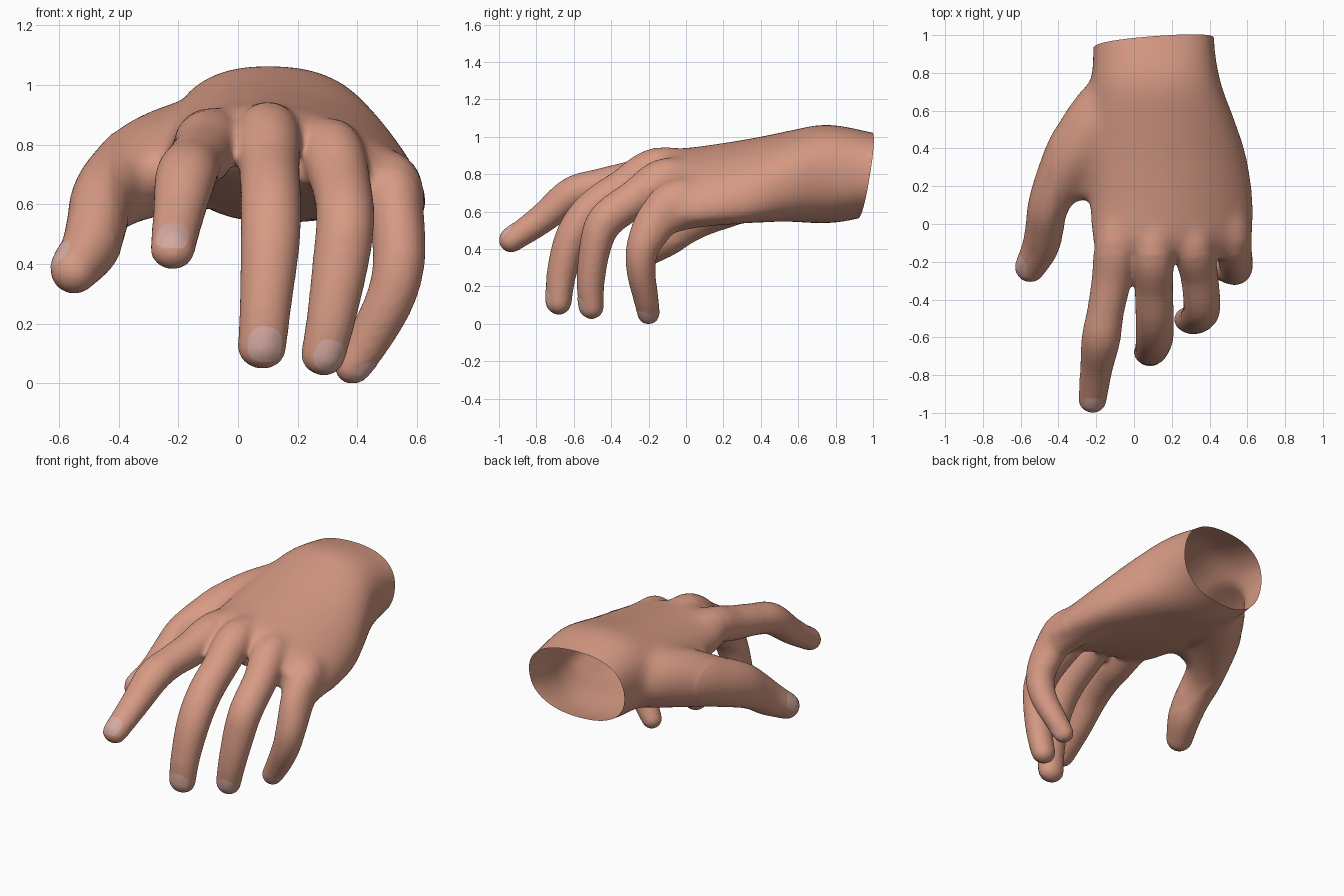
import bpy, bmesh, math
from mathutils import Vector
from mathutils.bvhtree import BVHTree

cube = bpy.data.objects.get("Cube")
if cube:
    bpy.data.objects.remove(cube, do_unlink=True)

SIDES = 28


def material(name, rgb):
    mat = bpy.data.materials.new(name)
    mat.use_nodes = True
    mat.diffuse_color = (*rgb, 1)
    bsdf = next(n for n in mat.node_tree.nodes if n.type == "BSDF_PRINCIPLED")
    bsdf.inputs["Base Color"].default_value = (*rgb, 1)
    bsdf.inputs["Roughness"].default_value = 0.6
    return mat


skin = material("skin", (0.68, 0.325, 0.23))
nail_pink = material("nail pink", (0.66, 0.40, 0.355))


def spline(points, steps=5):
    """Catmull-Rom through tuples of any length."""
    pts = [points[0]] + list(points) + [points[-1]]
    out = []
    for p, q, r, s in zip(pts, pts[1:], pts[2:], pts[3:]):
        for i in range(steps):
            t = i / steps
            out.append([0.5 * (2 * b + (c - a) * t + (2 * a - 5 * b + 4 * c - d) * t * t
                               + (3 * b - a - 3 * c + d) * t ** 3)
                        for a, b, c, d in zip(p, q, r, s)])
    out.append(list(points[-1]))
    return out


def loft(bm, rings):
    loops = [[bm.verts.new(co) for co in ring] for ring in rings]
    for lower, upper in zip(loops, loops[1:]):
        for i in range(SIDES):
            j = (i + 1) % SIDES
            bm.faces.new((lower[i], lower[j], upper[j], upper[i]))
    bm.faces.new(loops[0][::-1])
    bm.faces.new(loops[-1])


def angles():
    return [2 * math.pi * i / SIDES for i in range(SIDES)]


def finger(bm, path):
    """Tube along (x, y, z, half width, half depth) with a rounded tip."""
    pts = spline(path)
    centres = [Vector(p[:3]) for p in pts]
    rings = []

    def ring(c, tangent, a, b):
        side = Vector((1, 0, 0))
        side = (side - tangent * side.dot(tangent)).normalized()
        up = tangent.cross(side)
        rings.append([c + side * a * math.cos(t) + up * b * math.sin(t) for t in angles()])

    last = len(pts) - 1
    for i, p in enumerate(pts):
        tangent = (centres[min(i + 1, last)] - centres[max(i - 1, 0)]).normalized()
        ring(centres[i], tangent, p[3], p[4])
    a, b = pts[-1][3:]
    for t in (0.3, 0.55, 0.75, 0.9, 0.98):
        k = math.sqrt(1 - t * t)
        ring(centres[-1] + tangent * b * t, tangent, a * k, b * k)
    loft(bm, rings)


def palm(bm, sections):
    """Sections along y: (y, centre x, centre z, half width, half height, slope, arch)."""
    rings = []
    for y, cx, cz, a, b, slope, arch in spline(sections):
        ring = []
        for t in angles():
            c, s = math.cos(t), math.sin(t)
            dx = a * math.copysign(abs(c) ** 0.85, c)
            dz = b * math.copysign(abs(s) ** 0.85, s)
            ring.append(Vector((cx + dx, y, cz + dz + slope * dx - arch * dx * dx)))
        rings.append(ring)
    loft(bm, rings)


bm = bmesh.new()

# wrist, back of the hand and palm
palm(bm, [
    (1.12, 0.11, 0.80, 0.32, 0.21, 0, 0),
    (0.97, 0.105, 0.81, 0.322, 0.228, 0, 0),
    (0.85, 0.11, 0.81, 0.33, 0.255, 0, 0),
    (0.72, 0.12, 0.81, 0.35, 0.265, -0.03, 0.05),
    (0.55, 0.145, 0.80, 0.39, 0.24, -0.08, 0.2),
    (0.35, 0.175, 0.785, 0.425, 0.21, -0.14, 0.35),
    (0.10, 0.20, 0.78, 0.435, 0.17, -0.19, 0.45),
    (-0.08, 0.20, 0.785, 0.42, 0.135, -0.22, 0.5),
    (-0.18, 0.20, 0.775, 0.37, 0.085, -0.24, 0.6),
])

# index finger
finger(bm, [
    (-0.06, 0.18, 0.81, 0.08, 0.08), (-0.09, -0.08, 0.83, 0.115, 0.105),
    (-0.12, -0.30, 0.775, 0.105, 0.103), (-0.15, -0.46, 0.745, 0.098, 0.094),
    (-0.175, -0.61, 0.70, 0.103, 0.094), (-0.20, -0.77, 0.57, 0.086, 0.08),
    (-0.22, -0.935, 0.455, 0.075, 0.066)])
# middle finger
finger(bm, [
    (0.11, 0.15, 0.83, 0.08, 0.08), (0.10, -0.14, 0.845, 0.11, 0.11),
    (0.105, -0.34, 0.73, 0.102, 0.103), (0.11, -0.50, 0.62, 0.102, 0.1),
    (0.108, -0.605, 0.48, 0.1, 0.092), (0.093, -0.665, 0.28, 0.088, 0.08),
    (0.08, -0.68, 0.125, 0.082, 0.069)])
# ring finger
finger(bm, [
    (0.29, 0.12, 0.78, 0.08, 0.08), (0.31, -0.10, 0.79, 0.11, 0.11),
    (0.345, -0.27, 0.68, 0.1, 0.102), (0.36, -0.43, 0.56, 0.098, 0.098),
    (0.345, -0.485, 0.42, 0.095, 0.085), (0.313, -0.51, 0.23, 0.083, 0.075),
    (0.285, -0.505, 0.10, 0.075, 0.067)])
# little finger
finger(bm, [
    (0.43, 0.22, 0.69, 0.07, 0.07), (0.50, -0.02, 0.675, 0.115, 0.12),
    (0.53, -0.15, 0.565, 0.095, 0.115), (0.54, -0.23, 0.42, 0.088, 0.09),
    (0.51, -0.24, 0.29, 0.082, 0.078), (0.437, -0.215, 0.15, 0.073, 0.068),
    (0.383, -0.20, 0.065, 0.061, 0.061)])
# thumb with its fleshy base
finger(bm, [
    (0.02, 0.78, 0.79, 0.13, 0.15), (-0.13, 0.60, 0.78, 0.185, 0.185),
    (-0.29, 0.40, 0.735, 0.165, 0.175), (-0.395, 0.23, 0.675, 0.13, 0.15),
    (-0.455, 0.09, 0.615, 0.108, 0.135), (-0.472, -0.02, 0.545, 0.103, 0.118),
    (-0.495, -0.12, 0.465, 0.098, 0.105), (-0.55, -0.23, 0.387, 0.081, 0.08)])
# fold of skin between thumb and index finger
finger(bm, [
    (-0.02, 0.34, 0.76, 0.10, 0.12), (-0.19, 0.25, 0.74, 0.10, 0.11),
    (-0.32, 0.21, 0.68, 0.08, 0.10)])
# muscle on the back, running from the wrist to the thumb joint
finger(bm, [
    (0.05, 0.62, 0.86, 0.14, 0.14), (-0.12, 0.45, 0.82, 0.14, 0.13),
    (-0.28, 0.29, 0.75, 0.11, 0.10)])
# fleshy edge of the palm below the little finger
finger(bm, [
    (0.32, 0.68, 0.72, 0.11, 0.13), (0.44, 0.38, 0.69, 0.13, 0.14),
    (0.495, 0.12, 0.655, 0.12, 0.13), (0.52, -0.04, 0.60, 0.1, 0.1)])
bmesh.ops.recalc_face_normals(bm, faces=bm.faces)

# fuse everything into one smooth skin
mesh = bpy.data.meshes.new("hand_volumes")
bm.to_mesh(mesh)
bm.free()
hand = bpy.data.objects.new("hand", mesh)
bpy.context.collection.objects.link(hand)
remesh = hand.modifiers.new("fuse", "REMESH")
remesh.mode = "VOXEL"
remesh.voxel_size = 0.012
smooth = hand.modifiers.new("soften", "SMOOTH")
smooth.factor = 0.5
smooth.iterations = 14
depsgraph = bpy.context.evaluated_depsgraph_get()
fused = bpy.data.meshes.new_from_object(hand.evaluated_get(depsgraph))
hand.modifiers.clear()
hand.data = fused
bpy.data.meshes.remove(mesh)

bm = bmesh.new()
bm.from_mesh(fused)
# soften the palm and knuckles more than the fingers
for limit in (-0.16, -0.08, 0.0, 0.1):
    area = [v for v in bm.verts if v.co.y > limit and v.co.z > 0.45 and v.co.x > -0.42]
    for _ in range(12):
        bmesh.ops.smooth_vert(bm, verts=area, factor=0.5,
                              use_axis_x=True, use_axis_y=True, use_axis_z=True)
# cut the wrist open at a slant
bmesh.ops.bisect_plane(bm, geom=bm.verts[:] + bm.edges[:] + bm.faces[:],
                       plane_co=(0.2, 1.0, 1.02), plane_no=(-0.08, 1, -0.16),
                       clear_outer=True)
floor = min(v.co.z for v in bm.verts)
bmesh.ops.translate(bm, verts=bm.verts, vec=(0, 0, -floor))
for f in bm.faces:
    f.smooth = True
    f.material_index = 0
tree = BVHTree.FromBMesh(bm)
bm.to_mesh(fused)
bm.free()
fused.materials.clear()
fused.materials.append(skin)


def nail(name, centre, direction, normal, half_width, half_length):
    """Thin oval plate moulded onto the fingertip."""
    along = Vector(direction).normalized()
    out = Vector(normal)
    out = (out - along * out.dot(along)).normalized()
    across = along.cross(out)
    bm = bmesh.new()

    def drop(u, v):
        start = Vector(centre) + across * u * half_width + along * v * half_length + out * 0.13
        hit = tree.ray_cast(start, -out)[0] or start - out * 0.07
        return bm.verts.new(hit + out * (0.005 - 0.003 * (u * u + v * v)))

    hub = drop(0, 0)
    previous = None
    for k in (0.35, 0.7, 1):
        loop = []
        for t in angles():
            c, s = math.cos(t), math.sin(t)
            loop.append(drop(k * math.copysign(abs(c) ** 0.75, c),
                             k * math.copysign(abs(s) ** 0.75, s)))
        for i in range(SIDES):
            j = (i + 1) % SIDES
            if previous:
                bm.faces.new((previous[i], loop[i], loop[j], previous[j]))
            else:
                bm.faces.new((hub, loop[i], loop[j]))
        previous = loop
    for f in bm.faces:
        f.smooth = True
    bm.normal_update()
    if sum((f.normal for f in bm.faces), Vector()).dot(out) < 0:
        bmesh.ops.reverse_faces(bm, faces=bm.faces)
    plate = bpy.data.meshes.new(name)
    bm.to_mesh(plate)
    bm.free()
    plate.materials.append(nail_pink)
    bpy.context.collection.objects.link(bpy.data.objects.new(name, plate))


nail("index_nail", (-0.22, -0.93, 0.455), (-0.1, -0.8, -0.6), (0, -0.6, 0.8), 0.054, 0.055)
nail("middle_nail", (0.088, -0.685, 0.125), (-0.08, -0.1, -1), (0.05, -1, 0.1), 0.057, 0.058)
nail("ring_nail", (0.297, -0.51, 0.095), (-0.2, 0, -1), (0.2, -1, 0), 0.052, 0.052)
nail("little_nail", (0.385, -0.20, 0.065), (-0.55, 0.1, -0.85), (0.9, -0.4, 0), 0.045, 0.046)
nail("thumb_nail", (-0.55, -0.225, 0.39), (-0.4, -0.7, -0.5), (-0.8, 0.1, 0.6), 0.056, 0.058)
